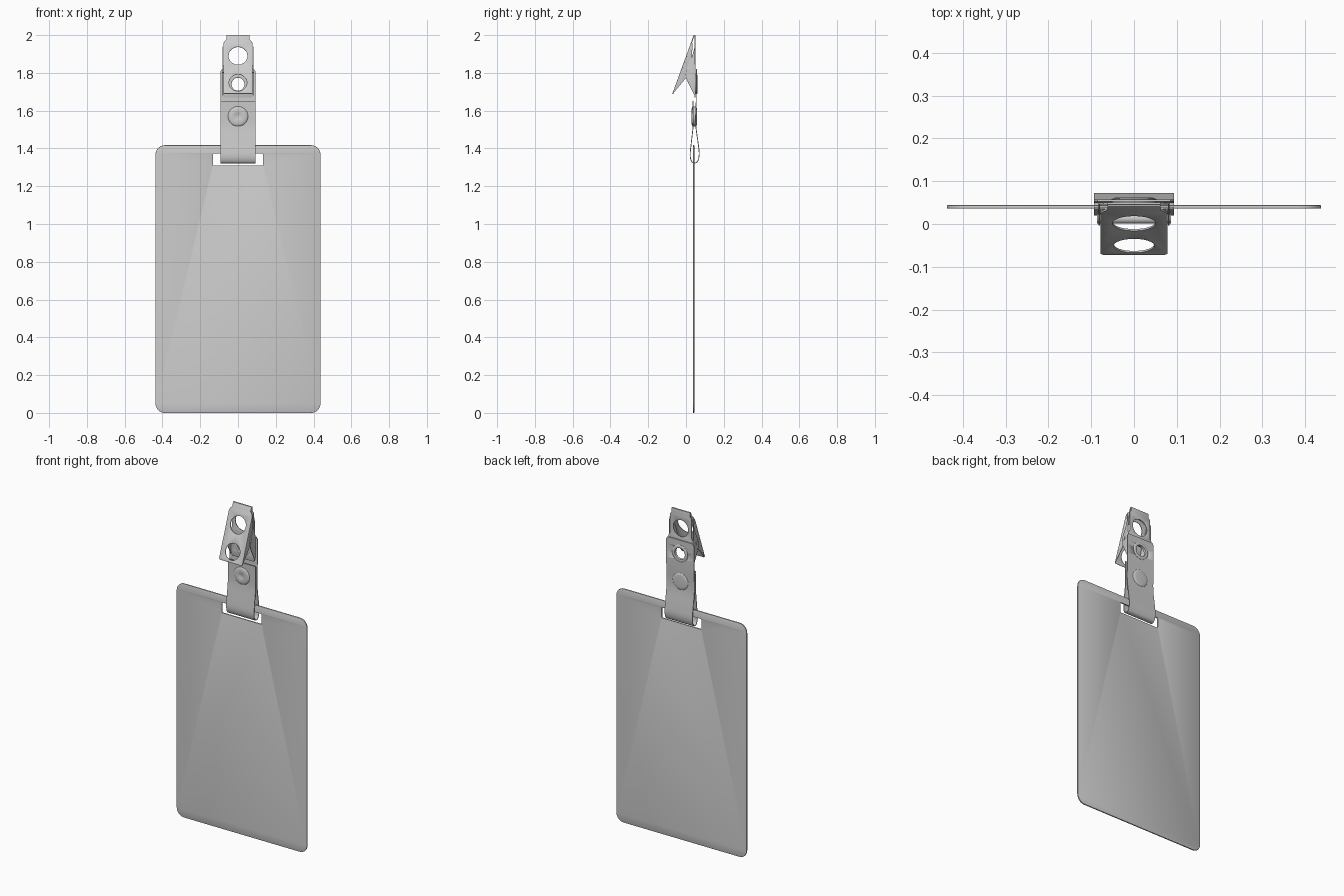
import bpy, bmesh, math
from mathutils import Matrix, Vector

if "Cube" in bpy.data.objects:
    bpy.data.objects.remove(bpy.data.objects["Cube"])


def finish(name, bm, matrix=Matrix(), angle=35):
    bmesh.ops.remove_doubles(bm, verts=bm.verts, dist=1e-5)
    bm.transform(matrix)
    bmesh.ops.recalc_face_normals(bm, faces=bm.faces)
    me = bpy.data.meshes.new(name)
    bm.to_mesh(me)
    bm.free()
    ob = bpy.data.objects.new(name, me)
    bpy.context.collection.objects.link(ob)
    bpy.ops.object.select_all(action='DESELECT')
    ob.select_set(True)
    bpy.context.view_layer.objects.active = ob
    bpy.ops.object.shade_smooth_by_angle(angle=math.radians(angle))
    return ob


def frame(ax, ay, origin):
    ax, ay = Vector(ax).normalized(), Vector(ay).normalized()
    m = Matrix((ax, ay, ax.cross(ay))).transposed().to_4x4()
    m.translation = origin
    return m


def circle(cx, cy, r, n=48):
    return [(cx + r * math.cos(2 * math.pi * i / n), cy + r * math.sin(2 * math.pi * i / n)) for i in range(n)]


def round_rect(x, y0, y1, r, n=8):
    pts = []
    for k, (cx, cy) in enumerate([(x - r, y1 - r), (r - x, y1 - r), (r - x, y0 + r), (x - r, y0 + r)]):
        for i in range(n + 1):
            a = math.pi / 2 * (k + i / n)
            pts.append((cx + r * math.cos(a), cy + r * math.sin(a)))
    return pts


def mirrored(half):
    return half + [(-x, y) for x, y in reversed(half)]


def sheet(name, loops, thick, matrix, bevel=0.001):
    """Flat plate: first loop is the outline, the others are holes."""
    cu = bpy.data.curves.new(name, 'CURVE')
    cu.dimensions, cu.fill_mode = '2D', 'BOTH'
    cu.extrude, cu.bevel_depth, cu.offset = thick / 2 - bevel, bevel, -bevel
    cu.bevel_resolution = 1
    for pts in loops:
        sp = cu.splines.new('POLY')
        sp.points.add(len(pts) - 1)
        for p, c in zip(sp.points, pts):
            p.co = (c[0], c[1], 0, 1)
        sp.use_cyclic_u = True
    tmp = bpy.data.objects.new(name + "_curve", cu)
    bpy.context.collection.objects.link(tmp)
    me = bpy.data.meshes.new_from_object(tmp.evaluated_get(bpy.context.evaluated_depsgraph_get()))
    bm = bmesh.new()
    bm.from_mesh(me)
    bpy.data.objects.remove(tmp)
    bpy.data.meshes.remove(me)
    return finish(name, bm, matrix)


def lathe(name, profile, z, closed=True, n=48):
    """Revolve (radius, y) points around the y axis at height z."""
    bm = bmesh.new()
    vs = [bm.verts.new((r, y, 0)) for r, y in profile]
    es = [bm.edges.new(p) for p in zip(vs, vs[1:])]
    if closed:
        es.append(bm.edges.new((vs[-1], vs[0])))
    bmesh.ops.spin(bm, geom=vs + es, cent=(0, 0, 0), axis=(0, 1, 0),
                   angle=2 * math.pi, steps=n, use_duplicate=False)
    return finish(name, bm, Matrix.Translation((0, 0, z)))


def cylinder(name, r, length, matrix, n=32):
    bm = bmesh.new()
    bmesh.ops.create_cone(bm, cap_ends=True, segments=n, radius1=r, radius2=r, depth=length)
    return finish(name, bm, matrix)


UPRIGHT = lambda y: frame((1, 0, 0), (0, 0, 1), (0, y, 0))
SIDE = lambda x: frame((0, 1, 0), (0, 0, 1), (x, 0, 0))

# Badge card with strap slot
sheet("badge_card", [round_rect(0.437, 0, 1.417, 0.05), round_rect(0.133, 1.31, 1.372, 0.004, 2)],
      0.008, UPRIGHT(0.04), 0.002)

# Strap: ribbon swept along a teardrop loop
key = [(0.037, 1.65), (0.038, 1.57), (0.037, 1.51), (0.028, 1.43), (0.022, 1.365), (0.030, 1.331),
       (0.046, 1.323), (0.062, 1.333), (0.070, 1.37), (0.064, 1.43), (0.053, 1.51), (0.051, 1.57),
       (0.054, 1.65), (0.055, 1.74), (0.055, 1.82)]
key = [Vector(k) for k in key]
ext = [2 * key[0] - key[1]] + key + [2 * key[-1] - key[-2]]
path = []
for a, b, c, d in zip(ext, ext[1:], ext[2:], ext[3:]):
    for i in range(6):
        t = i / 6
        path.append(0.5 * (2 * b + (c - a) * t + (2 * a - 5 * b + 4 * c - d) * t * t + (3 * b - a - 3 * c + d) * t ** 3))
path.append(key[-1])
bm = bmesh.new()
rows = []
for i, p in enumerate(path):
    tan = (path[min(i + 1, len(path) - 1)] - path[max(i - 1, 0)]).normalized()
    nrm = Vector((-tan.y, tan.x)) * 0.0022
    w = 0.085 if i == len(path) - 1 else 0.093
    rows.append([bm.verts.new((x, q.x, q.y)) for x, q in
                 [(-w, p - nrm), (w, p - nrm), (w, p + nrm), (-w, p + nrm)]])
for r, s in zip(rows, rows[1:]):
    for k in range(4):
        bm.faces.new((r[k], r[(k + 1) % 4], s[(k + 1) % 4], s[k]))
bm.faces.new(rows[0])
bm.faces.new(rows[-1])
strap = finish("strap", bm)
cutter = cylinder("strap_hole_cutter", 0.038, 0.04, Matrix.Translation((0, 0.055, 1.74)) @ Matrix.Rotation(math.pi / 2, 4, 'X'))
cutter.hide_render = True
mod = strap.modifiers.new("hole", 'BOOLEAN')
mod.operation, mod.solver, mod.object = 'DIFFERENCE', 'EXACT', cutter
bpy.context.view_layer.objects.active = strap
bpy.ops.object.modifier_apply(modifier=mod.name)
bpy.data.objects.remove(cutter)

# Snap button: domed rim with a dimple on both faces
snap = [(0, 0.032), (0.012, 0.032), (0.016, 0.030), (0.03, 0.029), (0.041, 0.030), (0.049, 0.032), (0.053, 0.036),
        (0.053, 0.052), (0.049, 0.056), (0.041, 0.058), (0.03, 0.059), (0, 0.059)]
lathe("snap_button", snap, 1.57, closed=False)

# Grommet joining strap and clip
lathe("grommet", [(0.034, 0.045), (0.034, 0.060), (0.038, 0.062), (0.047, 0.061), (0.052, 0.058),
                  (0.052, 0.046), (0.047, 0.043), (0.038, 0.043)], 1.74)

# Clip back plate
back = mirrored([(0.072, 1.67), (0.083, 1.70), (0.083, 1.83), (0.071, 1.85), (0.071, 1.965), (0.062, 1.975), (0.062, 2.0)])
sheet("clip_back_plate", [back, circle(0, 1.89, 0.05), circle(0, 1.74, 0.038)], 0.005, UPRIGHT(0.048))

# Clip front lever, tilted forward
top, low = Vector((0, 0.043, 1.999)), Vector((0, -0.070, 1.689))
L = (top - low).length
k = L / (top.z - low.z)
s = lambda z: (z - low.z) * k
front = mirrored([(0.072, 0), (0.078, 0.006), (0.078, s(1.955)), (0.070, s(1.968)), (0.062, s(1.976)), (0.062, L)])
sheet("clip_front_lever", [front, circle(0, s(1.89), 0.05), circle(0, s(1.747), 0.047)],
      0.005, frame((1, 0, 0), top - low, low))

# Side flanges and pivot bosses
lever_side = [(-0.069, 1.690), (-0.004, 1.768), (0.012, 1.785), (0.024, 1.81), (0.036, 1.955), (0.028, 1.955)]
back_side = [(0.047, 1.675), (0.047, 1.94), (0.03, 1.88), (0.002, 1.825), (-0.003, 1.80), (0.002, 1.768)]
for side, sx in (("left", -1), ("right", 1)):
    sheet("lever_flange_" + side, [lever_side], 0.004, SIDE(sx * 0.0755), 0.0005)
    sheet("back_flange_" + side, [back_side], 0.004, SIDE(sx * 0.081), 0.0005)

# Hinge pin
cylinder("hinge_pin", 0.011, 0.172, Matrix.Translation((0, 0.012, 1.81)) @ Matrix.Rotation(math.pi / 2, 4, 'Y'))
